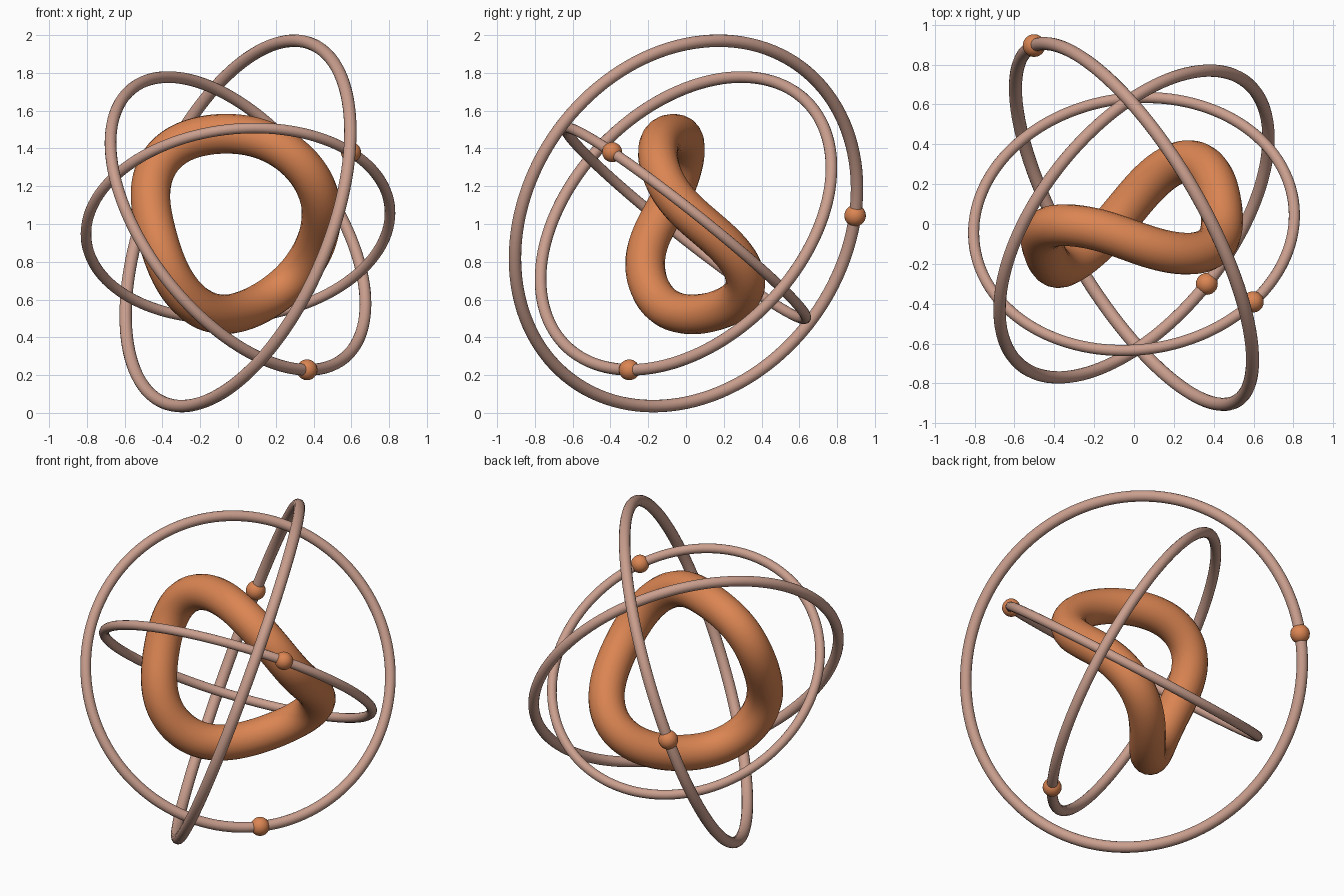
import bpy
import math
from mathutils import Vector

if "Cube" in bpy.data.objects:
    bpy.data.objects.remove(bpy.data.objects["Cube"])


def material(name, color):
    m = bpy.data.materials.new(name)
    m.diffuse_color = (*color, 1.0)
    m.use_nodes = True
    m.node_tree.nodes["Principled BSDF"].inputs["Base Color"].default_value = m.diffuse_color
    return m


COPPER = material("copper_orange", (0.71, 0.235, 0.085))
ROSE = material("dusty_rose", (0.59, 0.345, 0.27))
CENTRE = Vector((0, 0, 1.003))


def finish(name, mat):
    obj = bpy.context.object
    obj.name = name
    obj.data.materials.append(mat)
    bpy.ops.object.shade_smooth()
    return obj


# Three tilted orbit rings, each carrying one bead
# name, radius, tube radius, plane normal, bead direction, bead radius
RINGS = [
    ("outer", 1.027, 0.033, (0.815, 0.472, -0.336), (-0.51, 0.89, 0.045), 0.057),
    ("middle", 0.908, 0.031, (0.669, -0.530, 0.521), (0.365, -0.30, -0.785), 0.055),
    ("inner", 0.808, 0.028, (-0.088, 0.619, 0.781), (0.60, -0.39, 0.382), 0.053),
]
for name, radius, tube, normal, bead, bead_radius in RINGS:
    n = Vector(normal).normalized()
    bpy.ops.mesh.primitive_torus_add(
        major_radius=radius, minor_radius=tube, major_segments=128, minor_segments=16,
        location=CENTRE, rotation=n.to_track_quat('Z', 'Y').to_euler())
    finish(name + "_ring", ROSE)
    d = Vector(bead)
    d = (d - n * d.dot(n)).normalized() * radius
    bpy.ops.mesh.primitive_uv_sphere_add(
        segments=24, ring_count=16, radius=bead_radius, location=CENTRE + d)
    finish(name + "_bead", COPPER)

# Thick twisted loop in the middle: evenly spaced guide points
GUIDE = [Vector(p) for p in [
    (-.07, -.07, 1.475), (.10, -.11, 1.455), (.28, -.16, 1.37), (.40, -.10, 1.21),
    (.445, .01, 1.07), (.42, .16, .93), (.35, .29, .78), (.21, .31, .64),
    (.05, .17, .55), (-.09, .02, .52), (-.23, -.13, .575), (-.34, -.21, .71),
    (-.41, -.20, .87), (-.455, -.13, 1.05), (-.455, -.05, 1.22), (-.38, 0, 1.37),
    (-.23, -.02, 1.46)]]


def smooth_loop(points, harmonics, steps):
    """Resample a closed path as a short sum of sine waves."""
    count = len(points)
    path = [sum(points, Vector()) / count for _ in range(steps)]
    for k in range(1, harmonics + 1):
        a, b = Vector(), Vector()
        for i, p in enumerate(points):
            t = math.tau * k * i / count
            a += p * math.cos(t) * 2 / count
            b += p * math.sin(t) * 2 / count
        for j in range(steps):
            t = math.tau * k * j / steps
            path[j] = path[j] + a * math.cos(t) + b * math.sin(t)
    return path


curve = bpy.data.curves.new("twisted_loop", 'CURVE')
curve.dimensions = '3D'
curve.bevel_depth = 0.105
curve.bevel_resolution = 8
path = smooth_loop(GUIDE, 5, 128)
spline = curve.splines.new('POLY')
spline.points.add(len(path) - 1)
for point, co in zip(spline.points, path):
    point.co = (*co, 1.0)
spline.use_cyclic_u = True
loop = bpy.data.objects.new("twisted_loop", curve)
bpy.context.collection.objects.link(loop)

# Convert the loop to a smooth mesh
bpy.ops.object.select_all(action='DESELECT')
loop.select_set(True)
bpy.context.view_layer.objects.active = loop
bpy.ops.object.convert(target='MESH')
finish("twisted_loop", COPPER)
